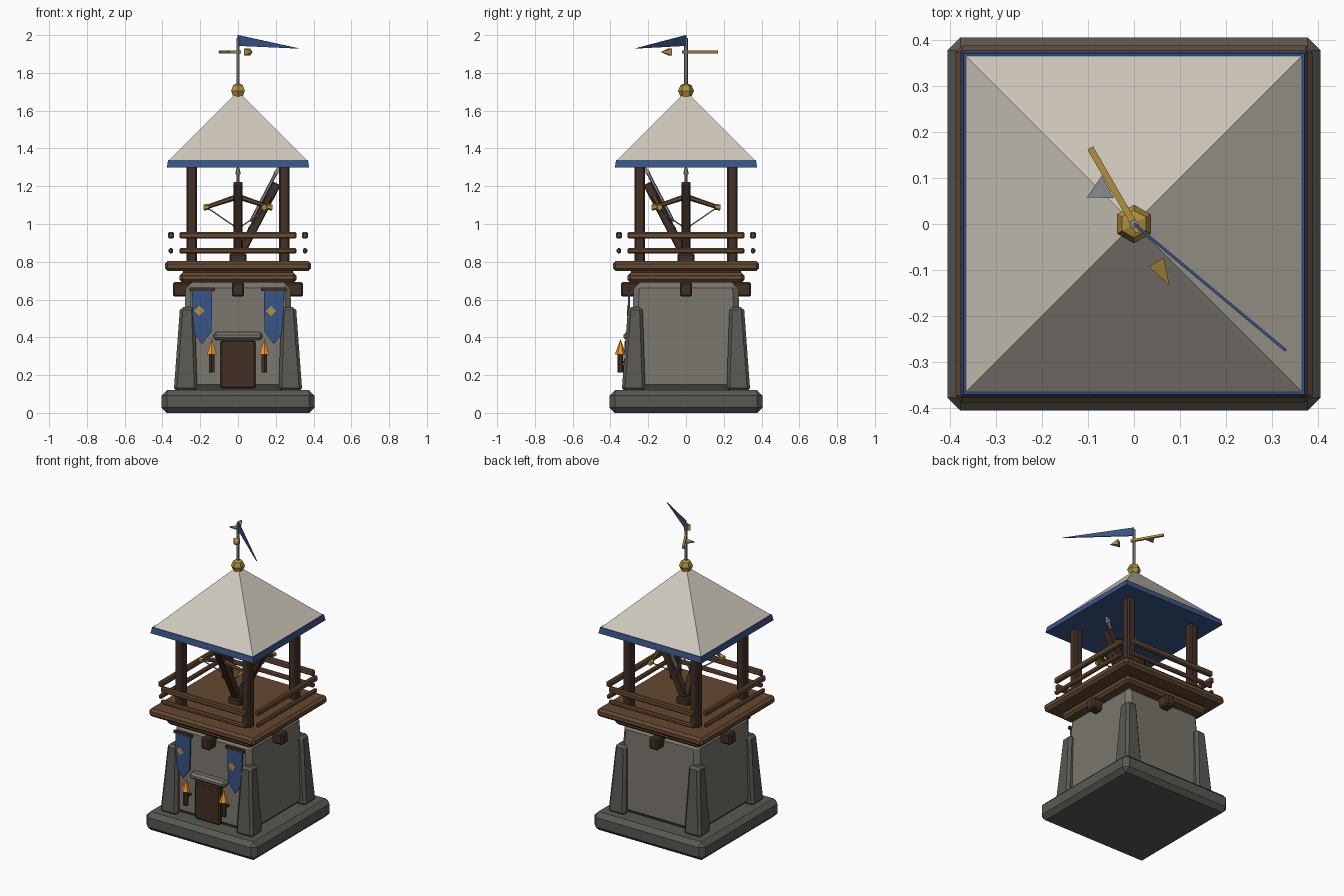
import bpy, bmesh
from math import pi
from mathutils import Vector, Matrix

if "Cube" in bpy.data.objects:
    bpy.data.objects.remove(bpy.data.objects["Cube"])


def material(name, r, g, b):
    m = bpy.data.materials.new(name)
    m.diffuse_color = (r, g, b, 1)
    m.use_nodes = True
    m.node_tree.nodes["Principled BSDF"].inputs["Base Color"].default_value = m.diffuse_color
    return m


FOOT = material("dark_stone", .10, .098, .085)
WALL = material("wall_stone", .19, .175, .15)
TILE = material("pale_roof", .62, .58, .50)
BLUE = material("blue_cloth", .04, .09, .25)
WOOD = material("wood", .13, .065, .03)
DARK = material("dark_wood", .055, .028, .018)
GOLD = material("gold", .45, .28, .05)
FIRE = material("flame", .9, .3, .02)
STEEL = material("steel", .25, .26, .28)


def finish(name, verts, faces, mat, bevel=0):
    me = bpy.data.meshes.new(name)
    me.from_pydata([tuple(v) for v in verts], [], faces)
    bm = bmesh.new()
    bm.from_mesh(me)
    bmesh.ops.recalc_face_normals(bm, faces=bm.faces)
    bm.to_mesh(me)
    bm.free()
    ob = bpy.data.objects.new(name, me)
    bpy.context.collection.objects.link(ob)
    me.materials.append(mat)
    if bevel:
        b = ob.modifiers.new("bevel", 'BEVEL')
        b.width, b.segments = bevel, 1
    return ob


def frustum(name, low, high, z0, z1, mat, bevel=0):
    """Box with separate (x0, x1, y0, y1) rectangles at bottom and top."""
    v = []
    for (a, b, c, d), z in ((low, z0), (high, z1)):
        v += [(a, c, z), (b, c, z), (b, d, z), (a, d, z)]
    f = [(3, 2, 1, 0), (4, 5, 6, 7)] + [(i, (i + 1) % 4, (i + 1) % 4 + 4, i + 4) for i in range(4)]
    return finish(name, v, f, mat, bevel)


def sq(h):
    return (-h, h, -h, h)


def box(name, r, z0, z1, mat, bevel=0):
    return frustum(name, r, r, z0, z1, mat, bevel)


def rod(name, a, b, r0, mat, n=6, r1=None, bevel=0):
    """Prism or cone between two points; n=4 gives a square beam."""
    a, b = Vector(a), Vector(b)
    d = b - a
    rot = d.to_track_quat('Z', 'Y').to_matrix().to_4x4()
    if n == 4:
        rot = rot @ Matrix.Rotation(pi / 4, 4, 'Z')
    bm = bmesh.new()
    bmesh.ops.create_cone(bm, cap_ends=True, segments=n, radius1=r0,
                          radius2=r0 if r1 is None else r1, depth=d.length,
                          matrix=Matrix.Translation((a + b) / 2) @ rot)
    me = bpy.data.meshes.new(name)
    bm.to_mesh(me)
    bm.free()
    ob = bpy.data.objects.new(name, me)
    bpy.context.collection.objects.link(ob)
    me.materials.append(mat)
    if bevel:
        m = ob.modifiers.new("bevel", 'BEVEL')
        m.width, m.segments = bevel, 1
    return ob


def slab(name, outline, y0, y1, mat):
    """Extrude an x-z outline from y0 to y1."""
    n = len(outline)
    v = [(x, y, z) for y in (y0, y1) for x, z in outline]
    f = [tuple(range(n)), tuple(range(n, 2 * n))]
    f += [(i, (i + 1) % n, (i + 1) % n + n, i + n) for i in range(n)]
    return finish(name, v, f, mat)


# Stone base and tapered tower
box("base", sq(.405), 0, .12, FOOT, .028)
frustum("tower_wall", sq(.305), sq(.275), .12, .69, WALL, .03)
for sx in (-1, 1):
    for sy in (-1, 1):
        def corner(i, o):
            return (*sorted((sx * i, sx * o)), *sorted((sy * i, sy * o)))
        frustum("corner_buttress", corner(.215, .34), corner(.23, .307), .115, .56, FOOT, .016)
        # Roof posts
        box("roof_post", corner(.217, .273), .79, 1.31, DARK, .008)

# Door with stone lintel
box("door", (-.092, .092, -.325, -.27), .13, .385, DARK, .008)
box("door_lintel", (-.13, .13, -.332, -.27), .385, .427, WALL, .014)

# Banners and torches on the front
for s in (-1, 1):
    x = s * .19
    slab("banner", [(x - .053, .65), (x + .053, .65), (x + .05, .43), (x, .365), (x - .05, .43)],
         -.306, -.296, BLUE)
    rod("banner_rod", (x - .067, -.301, .655), (x + .067, -.301, .655), .012, DARK, 4)
    ex = x - .015
    slab("banner_emblem", [(ex - .028, .54), (ex, .568), (ex + .028, .54), (ex, .512)],
         -.312, -.304, GOLD)
    tx = s * .139
    rod("torch_handle", (tx, -.347, .215), (tx, -.347, .315), .016, DARK, 6)
    rod("torch_bracket", (tx, -.347, .27), (tx, -.28, .27), .008, DARK, 4)
    rod("torch_flame", (tx, -.347, .31), (tx, -.347, .392), .029, FIRE, 6, 0)

# Supporting beams and platform
for r in ((-.033, .033, -.345, .345), (-.345, .345, -.033, .033)):
    box("platform_beam", r, .615, .692, DARK, .01)
box("platform_frame", sq(.31), .69, .742, WOOD, .015)
box("platform_deck", sq(.387), .75, .803, WOOD, .015)
box("deck_core", sq(.29), .735, .76, DARK)

# Two rails on each side
for s in (-1, 1):
    for z, hz, hw in ((.94, .018, .015), (.858, .014, .012)):
        c = s * .355
        box("rail", (-.31, .31, c - hw, c + hw), z - hz, z + hz, WOOD, .007)
        box("rail", (c - hw, c + hw, -.31, .31), z - hz, z + hz, WOOD, .007)

# Two tilted crossbows, one facing front and one facing right
box("crossbow_pedestal", sq(.045), .79, .845, DARK, .008)
for f, w in (((0, -1), (1, 0)), ((1, 0), (0, 1))):
    fwd, side = Vector((*f, 0)), Vector((*w, 0))

    def at(z, off=0, lift=0):
        return fwd * ((z - .82) * .52 - lift) + side * off + Vector((0, 0, z + lift * .5))
    rod("crossbow_stock", at(.83), at(1.215), .033, DARK, 4, bevel=.005)
    rod("crossbow_bolt", at(1.0, 0, .026), at(1.27, 0, .026), .009, STEEL, 6)
    rod("bolt_head", at(1.255, 0, .026), at(1.31, 0, .026), .018, STEEL, 4, 0)
    for s in (-1, 1):
        rod("crossbow_arm", at(1.145), at(1.09, s * .165), .015, WOOD, 6, .011)
        rod("crossbow_arm_cap", at(1.09, s * .155), at(1.088, s * .182), .016, GOLD, 6)
        rod("crossbow_string", at(1.088, s * .165), at(.965, 0, .02), .004, STEEL, 4)

# Roof
frustum("roof_eave", sq(.377), sq(.37), 1.30, 1.338, BLUE)
frustum("roof", sq(.368), sq(.002), 1.335, 1.70, TILE)

# Finial ball and pole
bm = bmesh.new()
bmesh.ops.create_uvsphere(bm, u_segments=6, v_segments=4, radius=.042,
                          matrix=Matrix.Translation((0, 0, 1.705)))
me = bpy.data.meshes.new("finial_ball")
bm.to_mesh(me)
bm.free()
me.materials.append(GOLD)
bpy.context.collection.objects.link(bpy.data.objects.new("finial_ball", me))
rod("finial_pole", (0, 0, 1.70), (0, 0, 1.985), .010, STEEL, 6)

# Pennant
off = Vector((.64, .77, 0)) * .003
p = [Vector((0, 0, 2.0)), Vector((.33, -.275, 1.928)), Vector((0, 0, 1.943))]
finish("pennant", [q + off for q in p] + [q - off for q in p],
       [(0, 1, 2), (5, 4, 3), (0, 1, 4, 3), (1, 2, 5, 4), (2, 0, 3, 5)], BLUE)

# Wind vane: bar, arrow head and tail
rod("vane_bar", (.01, -.017, 1.911), (-.095, .165, 1.911), .010, GOLD, 4)
rod("vane_arrow", (.048, -.083, 1.911), (.077, -.133, 1.911), .027, GOLD, 4, 0)
t = [(-.102, .058), (-.07, .105), (-.043, .056)]
finish("vane_tail", [(x, y, z) for z in (1.906, 1.914) for x, y in t],
       [(0, 1, 2), (3, 4, 5), (0, 1, 4, 3), (1, 2, 5, 4), (2, 0, 3, 5)], STEEL)
